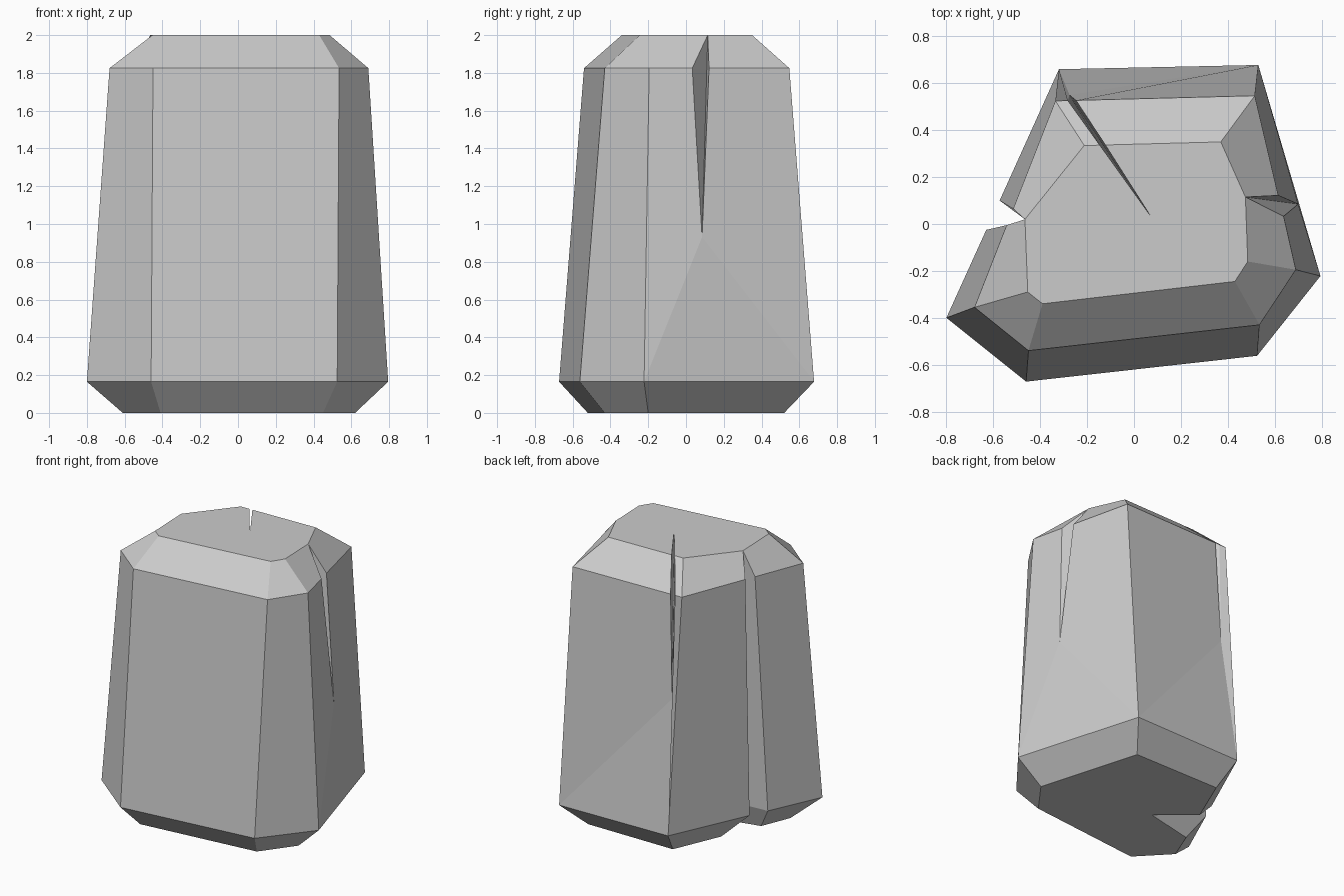
import bpy, bmesh

if "Cube" in bpy.data.objects:
    bpy.data.objects.remove(bpy.data.objects["Cube"])

bm = bmesh.new()


def points(z, *xy):
    return [bm.verts.new((x, y, z)) for x, y in xy]


def face(*verts):
    return bm.faces.new(verts)


# Four outline rings: base, widest line, shoulder, top
base = points(0, (-.61, -.31), (-.41, -.52), (.45, -.43), (.62, -.20), (.41, .52), (-.26, .52))
low = points(.165, (-.80, -.40), (-.46, -.672), (.525, -.562), (.795, -.222), (.53, .678), (-.32, .66))
high = points(1.825, (-.68, -.355), (-.45, -.54), (.535, -.43), (.69, -.195), (.515, .547), (-.335, .525))
top = points(2, (-.453, -.29), (-.39, -.34), (.43, -.245), (.485, -.16), (.37, .35), (-.212, .335))

# Plain faceted sides and bevels
for i in range(3):
    for a, b in ((base, low), (low, high), (high, top)):
        face(a[i], a[i + 1], b[i + 1], b[i])
for i in (3, 4):
    face(base[i], base[i + 1], low[i + 1], low[i])


# V-shaped crack running down a side from the top
def crack(i, tip, shoulder, rim):
    near, far = shoulder
    face(low[i], low[i + 1], tip)
    face(low[i], tip, near, high[i])
    face(low[i + 1], high[i + 1], far, tip)
    face(high[i], near, rim[0], top[i])
    face(far, high[i + 1], top[i + 1], rim[-1])
    face(tip, near, *rim[:-1][:1], rim[len(rim) // 2]) if len(rim) > 1 else face(tip, near, rim[0])
    face(tip, far, *rim[2:], rim[len(rim) // 2]) if len(rim) > 1 else face(tip, far, rim[0])


right_rim = points(2, (.475, .115))
crack(3, points(.93, (.70, .085))[0],
      points(1.825, (.638, .033), (.615, .122)), right_rim)

back_rim = points(2, (-.122, .337), (.07, .035), (-.146, .336))
crack(4, points(1.09, (-.275, .55))[0],
      points(1.825, (-.247, .527), (-.282, .526)), back_rim)

# Full-height groove on the left side, deepening towards the base
g_base = points(0, (-.405, .18), (-.17, -.02), (-.525, -.10))
g_low = points(.165, (-.573, .10), (-.25, 0), (-.63, -.025))
g_high = points(1.825, (-.515, .065), (-.543, -.005))
g_top = points(2, (-.465, .02))[0]
path_base = [base[5], *g_base, base[0]]
path_low = [low[5], *g_low, low[0]]
for j in range(4):
    face(path_base[j], path_base[j + 1], path_low[j + 1], path_low[j])
face(low[5], g_low[0], g_high[0], high[5])
face(g_low[2], low[0], high[0], g_high[1])
face(high[5], g_high[0], g_top, top[5])
face(g_high[1], high[0], top[0], g_top)
face(g_low[0], g_low[1], g_top, g_high[0])
face(g_low[1], g_low[2], g_high[1], g_top)

# Caps
face(*top[:4], *right_rim, top[4], *back_rim, top[5], g_top)
face(*base, *g_base)

bmesh.ops.recalc_face_normals(bm, faces=bm.faces)
mesh = bpy.data.meshes.new("rock_pillar")
bm.to_mesh(mesh)
bm.free()
bpy.context.collection.objects.link(bpy.data.objects.new("rock_pillar", mesh))
